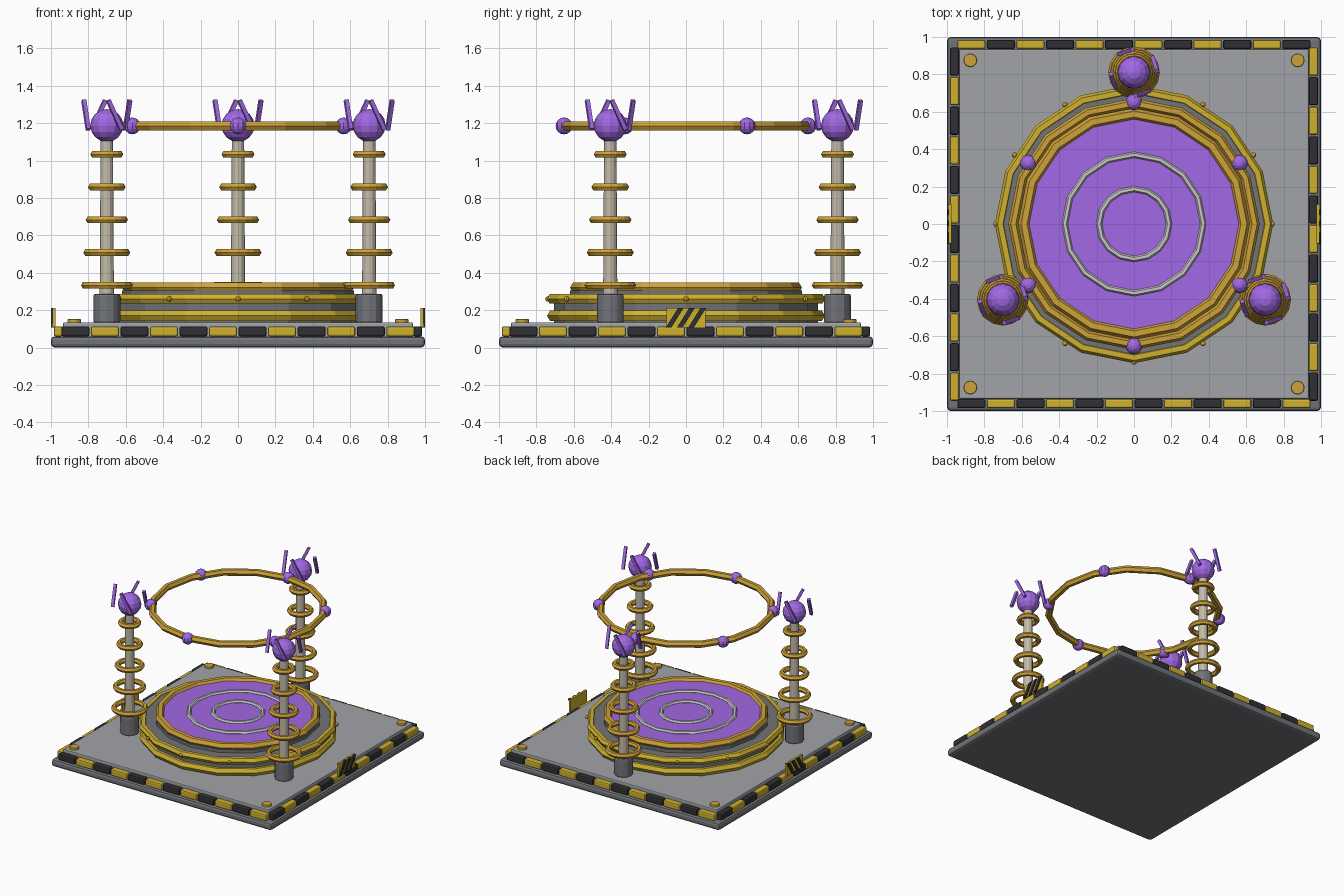
import bpy, bmesh, math
from math import sin, cos, pi, radians
from mathutils import Vector, Matrix

if "Cube" in bpy.data.objects:
    bpy.data.objects.remove(bpy.data.objects["Cube"])


def material(name, rgb):
    m = bpy.data.materials.new(name)
    m.diffuse_color = (*rgb, 1)
    m.use_nodes = True
    m.node_tree.nodes["Principled BSDF"].inputs["Base Color"].default_value = m.diffuse_color
    return m


STEEL = material("steel", (0.17, 0.175, 0.19))
PLATE = material("plate", (0.36, 0.37, 0.39))
YELLOW = material("yellow", (0.62, 0.44, 0.03))
GOLD = material("gold", (0.62, 0.36, 0.04))
DARK = material("dark", (0.03, 0.03, 0.035))
PURPLE = material("purple", (0.36, 0.14, 0.78))
CERAMIC = material("ceramic", (0.55, 0.5, 0.4))
SILVER = material("silver", (0.6, 0.6, 0.62))


def finish(name, bm, mat, bevel=0):
    bmesh.ops.recalc_face_normals(bm, faces=bm.faces)
    me = bpy.data.meshes.new(name)
    bm.to_mesh(me)
    bm.free()
    me.materials.append(mat)
    ob = bpy.data.objects.new(name, me)
    bpy.context.collection.objects.link(ob)
    if bevel:
        mod = ob.modifiers.new("bevel", 'BEVEL')
        mod.width, mod.segments, mod.limit_method = bevel, 2, 'ANGLE'
    return ob


def box(name, lo, hi, mat, bevel=0):
    bm = bmesh.new()
    bmesh.ops.create_cube(bm, size=1)
    lo, hi = Vector(lo), Vector(hi)
    for v in bm.verts:
        v.co = (lo + hi) / 2 + v.co * (hi - lo)
    return finish(name, bm, mat, bevel)


def cyl(name, x, y, z0, z1, r0, r1, sides, mat, bevel=0):
    bm = bmesh.new()
    bmesh.ops.create_cone(bm, cap_ends=True, segments=sides, radius1=r0, radius2=r1,
                          depth=z1 - z0, matrix=Matrix.Translation((x, y, (z0 + z1) / 2)))
    return finish(name, bm, mat, bevel)


def ball(name, x, y, z, r, u, v, mat):
    bm = bmesh.new()
    bmesh.ops.create_uvsphere(bm, u_segments=u, v_segments=v, radius=r,
                              matrix=Matrix.Translation((x, y, z)))
    return finish(name, bm, mat)


def torus(name, x, y, z, major, minor, mat, n=16, k=6):
    bm = bmesh.new()
    rings = []
    for i in range(n):
        a = 2 * pi * i / n
        rings.append([bm.verts.new((x + (major + minor * cos(t)) * cos(a),
                                    y + (major + minor * cos(t)) * sin(a),
                                    z + minor * sin(t)))
                      for t in (2 * pi * j / k for j in range(k))])
    for i in range(n):
        p, q = rings[i], rings[(i + 1) % n]
        for j in range(k):
            bm.faces.new((p[j], q[j], q[(j + 1) % k], p[(j + 1) % k]))
    return finish(name, bm, mat)


def rod(name, a, b, w, mat):
    a, b = Vector(a), Vector(b)
    bm = bmesh.new()
    bmesh.ops.create_cube(bm, size=1)
    m = (Matrix.Translation((a + b) / 2) @ (b - a).to_track_quat('Z', 'Y').to_matrix().to_4x4()
         @ Matrix.Diagonal((w, w, (b - a).length, 1)))
    bm.transform(m)
    return finish(name, bm, mat)


# Base slab and raised floor plate
box("base_slab", (-1, -1, 0), (1, 1, 0.06), STEEL, 0.02)
box("floor_plate", (-0.935, -0.935, 0.05), (0.935, 0.935, 0.135), PLATE, 0.008)

# Hazard trim blocks along all four edges
for i in range(12):
    a = -0.945 + i * 0.158
    b = a + 0.15
    for s, mats in ((-1, (DARK, YELLOW)), (1, (YELLOW, DARK))):
        lo, hi = sorted((s * 0.935, s * 0.985))
        box("edge_trim_y", (a, lo, 0.06), (b, hi, 0.113), mats[i % 2], 0.01)
    for s, mats in ((1, (DARK, YELLOW)), (-1, (YELLOW, DARK))):
        lo, hi = sorted((s * 0.935, s * 0.985))
        box("edge_trim_x", (lo, a, 0.06), (hi, b, 0.113), mats[i % 2], 0.01)

# Corner bolts
for sx in (-1, 1):
    for sy in (-1, 1):
        cyl("corner_bolt", sx * 0.875, sy * 0.875, 0.13, 0.152, 0.036, 0.036, 12, GOLD, 0.005)

# Striped warning plates on the two sides
for s in (-1, 1):
    lo, hi = sorted((s * 0.975, s * 0.991))
    box("warning_plate", (lo, -0.104, 0.108), (hi, 0.104, 0.212), YELLOW)
    for c in (-0.06, 0.0, 0.06):
        bm = bmesh.new()
        bmesh.ops.create_cube(bm, size=1)
        for v in bm.verts:
            y = c + v.co.y * 0.03 + v.co.z * 0.065
            v.co = (s * 0.99 + v.co.x * 0.02, y, 0.16 + v.co.z * 0.104)
        finish("warning_stripe", bm, DARK)

# Round platform with rings
cyl("platform_drum", 0, 0, 0.13, 0.28, 0.705, 0.705, 16, STEEL)
cyl("platform_step", 0, 0, 0.27, 0.305, 0.62, 0.62, 16, STEEL)
torus("lower_band", 0, 0, 0.17, 0.71, 0.033, YELLOW)
torus("upper_band", 0, 0, 0.26, 0.715, 0.029, YELLOW)
torus("pad_rim", 0, 0, 0.32, 0.588, 0.032, GOLD)
cyl("energy_pad", 0, 0, 0.28, 0.328, 0.575, 0.575, 16, PURPLE)
torus("pad_ring_outer", 0, 0, 0.33, 0.37, 0.016, SILVER)
torus("pad_ring_inner", 0, 0, 0.33, 0.187, 0.016, SILVER)
for i in range(12):
    a = i * pi / 6
    ball("band_rivet", 0.738 * cos(a), 0.738 * sin(a), 0.26, 0.015, 8, 6, GOLD)

# Floating halo with beads
torus("halo_ring", 0, 0, 1.185, 0.645, 0.027, GOLD)
for i in range(6):
    a = radians(30 + 60 * i)
    ball("halo_bead", 0.652 * cos(a), 0.652 * sin(a), 1.185, 0.045, 10, 8, PURPLE)

# Three coil pylons
for deg in (90, 210, 330):
    px, py = 0.81 * cos(radians(deg)), 0.81 * sin(radians(deg))
    cyl("pylon_foot", px, py, 0.13, 0.287, 0.072, 0.072, 12, STEEL, 0.012)
    cyl("pylon_shaft", px, py, 0.27, 1.13, 0.038, 0.033, 12, CERAMIC)
    for i in range(5):
        torus("pylon_coil", px, py, 0.333 + 0.175 * i, 0.117 - 0.0125 * i, 0.021, GOLD)
    ball("pylon_orb", px, py, 1.187, 0.088, 12, 8, PURPLE)
    # Four twisted prongs around the orb
    for k in range(4):
        turn = Matrix.Rotation(k * pi / 2, 3, 'Z')
        c = Vector((px, py, 0))
        rod("orb_prong", c + turn @ Vector((0.099, 0.08, 1.165)),
            c + turn @ Vector((0.123, 0.008, 1.322)), 0.022, PURPLE)
